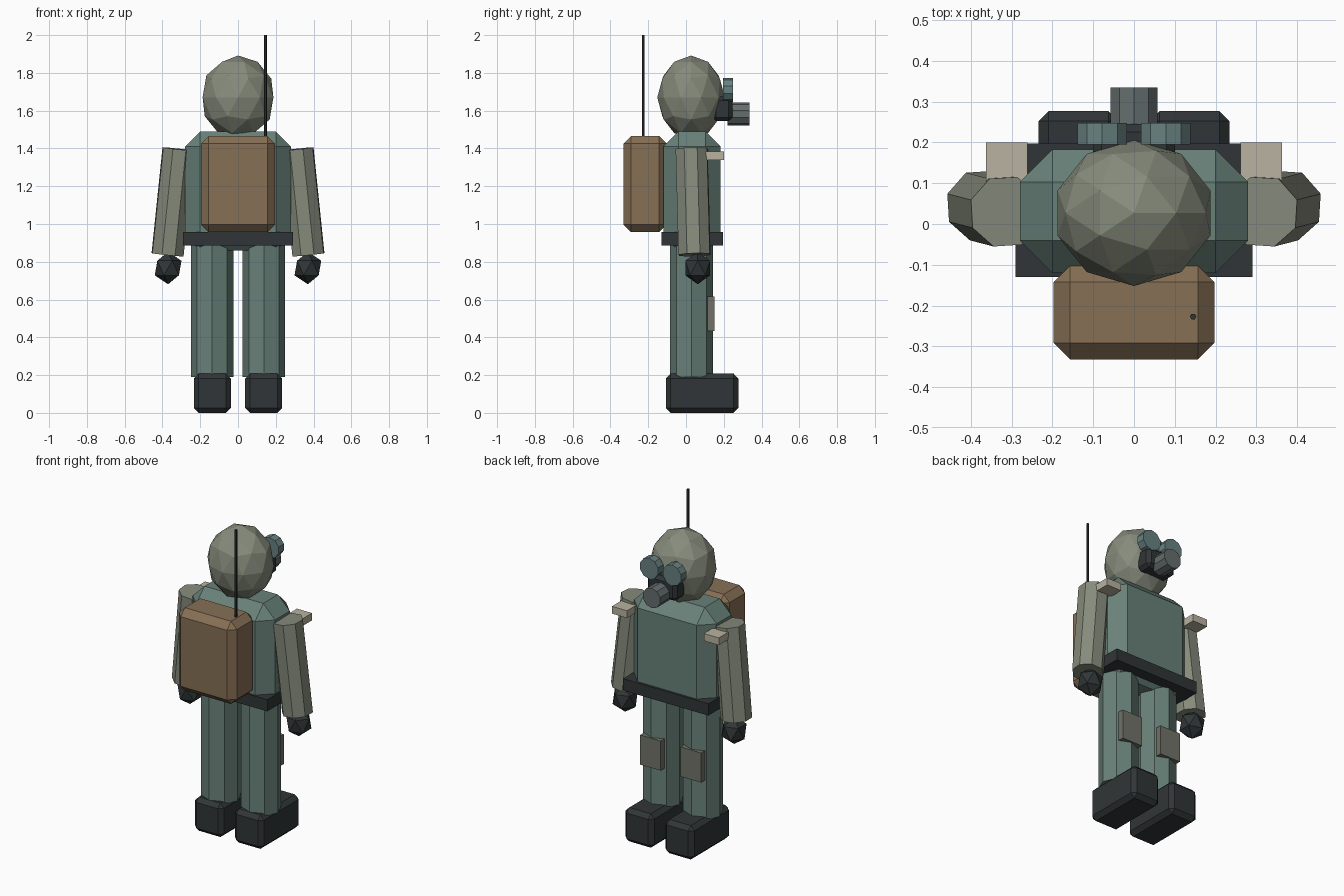
import bpy, bmesh
from math import radians, cos, sin, pi
from mathutils import Matrix, Vector

if "Cube" in bpy.data.objects:
    bpy.data.objects.remove(bpy.data.objects["Cube"])


def mat(name, r, g, b):
    m = bpy.data.materials.new(name)
    m.diffuse_color = (r, g, b, 1)
    m.use_nodes = True
    m.node_tree.nodes["Principled BSDF"].inputs["Base Color"].default_value = m.diffuse_color
    return m


SUIT = mat("suit", 0.14, 0.22, 0.19)
HOOD = mat("hood", 0.24, 0.26, 0.20)
PACK = mat("pack", 0.24, 0.16, 0.09)
DARK = mat("dark", 0.03, 0.036, 0.038)
PALE = mat("pale", 0.48, 0.45, 0.35)
KNEE = mat("knee", 0.16, 0.17, 0.14)
LENS = mat("lens", 0.14, 0.22, 0.22)
METAL = mat("metal", 0.13, 0.155, 0.155)


def finish(name, bm, material):
    bmesh.ops.recalc_face_normals(bm, faces=bm.faces)
    me = bpy.data.meshes.new(name)
    bm.to_mesh(me)
    bm.free()
    me.materials.append(material)
    ob = bpy.data.objects.new(name, me)
    bpy.context.collection.objects.link(ob)
    return ob


def box(name, x, y, z, material, chamfer=0):
    """Box from (min, max) ranges, optionally chamfered on every edge."""
    bm = bmesh.new()
    size = [b - a for a, b in (x, y, z)]
    mid = [(a + b) / 2 for a, b in (x, y, z)]
    bmesh.ops.create_cube(bm, size=1, matrix=Matrix.Translation(mid) @ Matrix.Diagonal((*size, 1)))
    if chamfer:
        bmesh.ops.bevel(bm, geom=bm.edges[:], offset=chamfer, segments=1,
                        profile=0.5, affect='EDGES')
    return finish(name, bm, material)


def rod(name, a, b, r, sides, material, turn=0, ref=(1, 0, 0)):
    """Straight prism between two points; turn is the angle of its first corner from ref."""
    a, b = Vector(a), Vector(b)
    d = (a - b).normalized()
    u = Vector(ref)
    u = (u - d * u.dot(d)).normalized()
    v = d.cross(u)
    bm = bmesh.new()
    rings = []
    for p in (a, b):
        angles = [radians(turn) + 2 * pi * i / sides for i in range(sides)]
        rings.append([bm.verts.new(p + r * (u * cos(t) + v * sin(t))) for t in angles])
        bm.faces.new(rings[-1])
    for i in range(sides):
        j = (i + 1) % sides
        bm.faces.new((rings[0][i], rings[0][j], rings[1][j], rings[1][i]))
    return finish(name, bm, material)


def ball(name, centre, radii, subdivisions, material):
    bm = bmesh.new()
    bmesh.ops.create_icosphere(bm, subdivisions=subdivisions, radius=1,
                               matrix=Matrix.Translation(centre) @ Matrix.Diagonal((*radii, 1)))
    return finish(name, bm, material)


def span(c, half):
    return (c - half, c + half)


# Body, belt and head
box("torso", (-0.28, 0.28), (-0.12, 0.183), (0.86, 1.49), SUIT, 0.08)
box("belt", (-0.29, 0.29), (-0.13, 0.197), (0.885, 0.957), DARK)
ball("head", (0, 0.027, 1.67), (0.197, 0.179, 0.222), 2, HOOD)

# Backpack and antenna
box("backpack", (-0.197, 0.197), (-0.332, -0.102), (0.957, 1.465), PACK, 0.04)
rod("antenna", (0.145, -0.227, 2.0), (0.145, -0.227, 1.4), 0.008, 6, DARK)

# Breathing mask and filter
box("mask", (-0.1, 0.1), (0.14, 0.245), (1.545, 1.675), DARK, 0.02)
rod("filter_can", (0, 0.335, 1.582), (0, 0.22, 1.582), 0.061, 10, METAL, ref=(0, 0, 1))

# Paired parts
for s, side in ((-1, "left"), (1, "right")):
    rod(side + "_lens", (s * 0.078, 0.248, 1.71), (s * 0.078, 0.195, 1.71),
        0.064, 10, LENS, ref=(0, 0, 1))
    rod(side + "_arm", (s * 0.315, 0.03, 1.397), (s * 0.373, 0.045, 0.837),
        0.09, 8, HOOD, turn=s * 19)
    ball(side + "_hand", (s * 0.37, 0.062, 0.767), (0.079, 0.077, 0.086), 1, DARK)
    box(side + "_shoulder_pad", span(s * 0.312, 0.051), (0.095, 0.2), (1.338, 1.383), PALE)
    rod(side + "_leg", (s * 0.137, 0.029, 0.9), (s * 0.137, 0.029, 0.19), 0.113, 8, SUIT)
    box(side + "_knee_pad", span(s * 0.137, 0.07), (0.11, 0.15), (0.433, 0.615), KNEE)
    box(side + "_boot", span(s * 0.136, 0.098), (-0.106, 0.277), (0, 0.208), DARK, 0.025)
